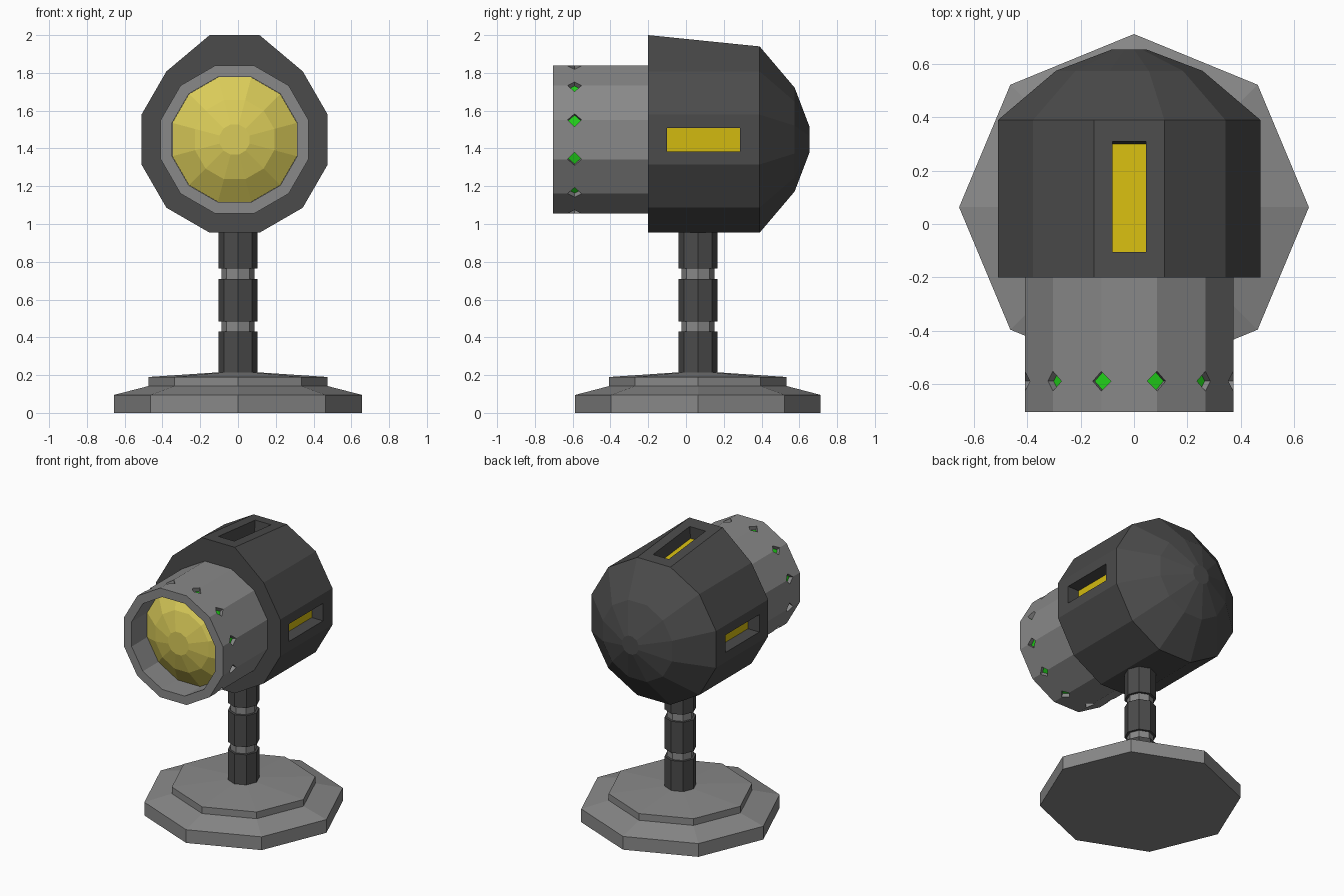
import bpy, bmesh, math
from mathutils import Vector

cube = bpy.data.objects.get("Cube")
if cube:
    bpy.data.objects.remove(cube, do_unlink=True)


def material(name, r, g, b):
    m = bpy.data.materials.new(name)
    m.use_nodes = True
    m.diffuse_color = (r, g, b, 1)
    m.node_tree.nodes["Principled BSDF"].inputs["Base Color"].default_value = (r, g, b, 1)
    return m


DARK = material("dark grey", 0.07, 0.07, 0.07)
GREY = material("mid grey", 0.25, 0.25, 0.25)
GOLD = material("slot gold", 0.65, 0.49, 0.005)
LENS = material("lens yellow", 0.70, 0.60, 0.10)
GREEN = material("light green", 0.015, 0.62, 0.01)

HEAD = Vector((-0.018, 0, 1.447))   # centre line of the head
FOOT = Vector((0, 0.063, 0))        # centre line of the stand


def lathe(profile, sides, centre, axis):
    """Closed faceted solid from (position, radius) pairs along the y or z axis."""
    bm = bmesh.new()
    rings = []
    for pos, radius in profile:
        ring = []
        for i in range(sides):
            if axis == "y":
                a = math.tau * (i + 0.5) / sides
                r = radius / math.cos(math.pi / sides)
                p = Vector((r * math.cos(a), pos, r * math.sin(a)))
            else:
                a = math.tau * i / sides
                p = Vector((radius * math.cos(a), radius * math.sin(a), pos))
            ring.append(bm.verts.new(p + centre))
        rings.append(ring)
    for a, b in zip(rings, rings[1:]):
        for i in range(sides):
            j = (i + 1) % sides
            bm.faces.new((a[i], a[j], b[j], b[i]))
    bm.faces.new(rings[0])
    bm.faces.new(rings[-1])
    bmesh.ops.recalc_face_normals(bm, faces=bm.faces)
    return bm


def finish(bm, name, *mats):
    mesh = bpy.data.meshes.new(name)
    bm.to_mesh(mesh)
    bm.free()
    for m in mats:
        mesh.materials.append(m)
    ob = bpy.data.objects.new(name, mesh)
    bpy.context.collection.objects.link(ob)
    return ob


# Stand: two stepped octagonal plates
base = lathe([(0, 0.65), (0.095, 0.65), (0.142, 0.47), (0.19, 0.47), (0.215, 0.1)], 8, FOOT, "z")
for v in base.verts:
    v.co.x *= 1.01
finish(base, "base", GREY)

# Stem: dark sections joined by lighter collars
for n, (low, high) in enumerate([(0.2, 0.43), (0.485, 0.71), (0.765, 1.0)]):
    finish(lathe([(low, 0.104), (high, 0.104)], 8, FOOT, "z"), f"stem_section_{n + 1}", DARK)
    if n:
        finish(lathe([(low - 0.06, 0.087), (low + 0.005, 0.087)], 8, FOOT, "z"),
               f"stem_collar_{n}", GREY)

# Housing: drum with domed back and raised front top edge
housing = lathe([(-0.2, 0.493), (0.39, 0.493), (0.575, 0.275), (0.655, 0.065)], 12, HEAD, "y")
for v in housing.verts:
    if v.co.y < 0 and v.co.z > 1.9:
        v.co.z = 2.0
housing.normal_update()


def cut_slot(direction, across, front, back):
    """Recessed slot with a gold floor in the drum face that looks along direction."""
    face = max((f for f in housing.faces if f.calc_center_median().y < 0.2),
               key=lambda f: f.normal.dot(direction))
    centre, normal = face.calc_center_median(), face.normal.copy()
    along = normal.cross(across)
    along /= along.y
    bmesh.ops.inset_individual(housing, faces=[face], thickness=0.03)
    for v in face.verts:
        y = back if v.co.y > centre.y else front
        side = math.copysign(0.0625, (v.co - centre).dot(across))
        v.co = centre + along * (y - centre.y) + across * side
    housing.normal_update()
    bmesh.ops.inset_individual(housing, faces=[face], thickness=0, depth=-0.09)
    face.material_index = 1


X, Z = Vector((1, 0, 0)), Vector((0, 0, 1))
cut_slot(Z, X, -0.106, 0.31)
cut_slot(X, Z, -0.10, 0.285)
cut_slot(-X, Z, -0.10, 0.285)
finish(housing, "housing", DARK, GOLD)

# Barrel: hollow tube with diamond lights sunk into its long edges
barrel = lathe([(-0.19, 0.391), (-0.59, 0.391), (-0.705, 0.391), (-0.705, 0.331), (-0.5, 0.331)],
               12, HEAD, "y")
corners = [v for v in barrel.verts if abs(v.co.y + 0.59) < 0.01]
bmesh.ops.bevel(barrel, geom=corners, offset=0.037, offset_type="OFFSET",
                segments=1, profile=0.5, affect="VERTICES")
barrel.normal_update()
diamonds = [f for f in barrel.faces
            if abs(f.calc_center_median().y + 0.59) < 0.01 and f.calc_area() < 0.006]
bmesh.ops.inset_individual(barrel, faces=diamonds, thickness=0, depth=-0.03)
for f in diamonds:
    f.material_index = 1
finish(barrel, "barrel", GREY, GREEN)

# Lens: shallow faceted dome inside the barrel
finish(lathe([(-0.49, 0.33), (-0.53, 0.33), (-0.61, 0.21), (-0.65, 0.08)], 12, HEAD, "y"),
       "lens", LENS)
